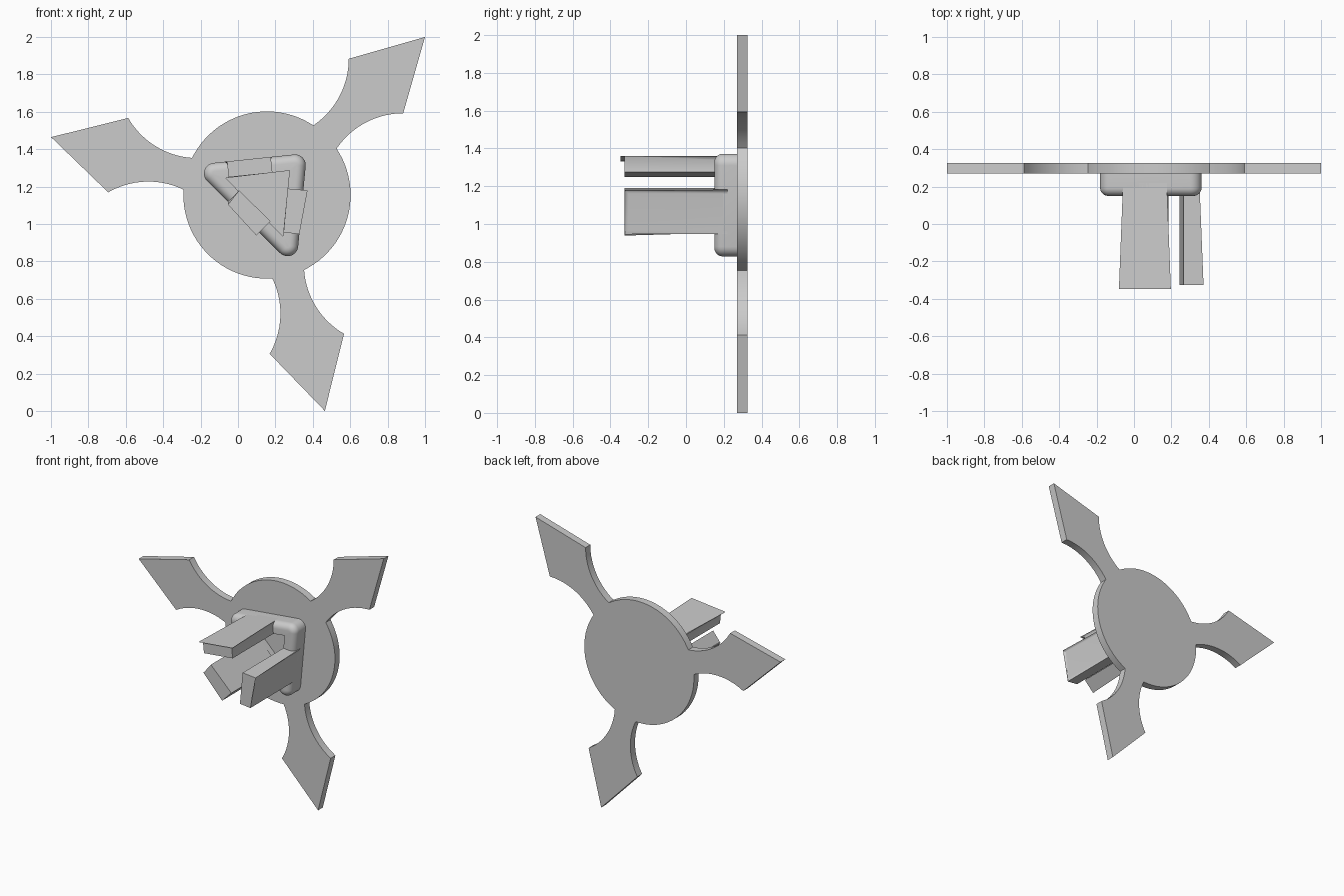
import bpy, bmesh, math
from mathutils import Vector

if "Cube" in bpy.data.objects:
    bpy.data.objects.remove(bpy.data.objects["Cube"])

CX, CZ = 0.155, 1.155          # disc centre in the front view


def finish(bm, name, angle=35):
    bmesh.ops.recalc_face_normals(bm, faces=bm.faces)
    me = bpy.data.meshes.new(name)
    bm.to_mesh(me)
    bm.free()
    ob = bpy.data.objects.new(name, me)
    bpy.context.collection.objects.link(ob)
    bpy.ops.object.select_all(action='DESELECT')
    ob.select_set(True)
    bpy.context.view_layer.objects.active = ob
    bpy.ops.object.shade_smooth_by_angle(angle=math.radians(angle))
    return ob


# Flat plate: disc with three curved, pointed arms
R_DISC, TIP = 0.447, 1.195
ARC_R, ARC_U, ARC_V = 0.43, 0.52, 0.08
side = []
for i in range(13):
    u = 0.439 + (0.824 - 0.439) * i / 12
    side.append((u, ARC_V + ARC_R - math.sqrt(ARC_R ** 2 - (u - ARC_U) ** 2)))
arm = [(u, -v) for u, v in side] + [(TIP, 0)] + side[::-1]
half = math.atan2(side[0][1], side[0][0])
outline = []
for k in range(3):
    a = math.radians(45 + 120 * k)
    c, s = math.cos(a), math.sin(a)
    outline += [(CX + u * c - v * s, CZ + u * s + v * c) for u, v in arm]
    span = math.radians(120) - 2 * half
    for i in range(1, 24):
        t = a + half + span * i / 24
        outline.append((CX + R_DISC * math.cos(t), CZ + R_DISC * math.sin(t)))

bm = bmesh.new()
face = bm.faces.new([bm.verts.new((x, 0.27, z)) for x, z in outline])
ext = bmesh.ops.extrude_face_region(bm, geom=[face])
bmesh.ops.translate(bm, vec=(0, 0.055, 0),
                    verts=[g for g in ext['geom'] if isinstance(g, bmesh.types.BMVert)])
finish(bm, "bladed_plate", 25)

# Triangular collar with rounded outer edge and open middle
corners = [Vector(p) for p in ((-0.125, 1.27), (0.265, 0.885), (0.305, 1.315))]
inner = [(-0.065, 1.245), (0.24, 0.935), (0.275, 1.285)]
dirs = [(corners[(i + 1) % 3] - corners[i]).normalized() for i in range(3)]
normals = [Vector((d.y, -d.x)) for d in dirs]
N, OUT, ROUND = 10, 0.057, 0.045


def collar_loop(r, y):
    pts = []
    for i, c in enumerate(corners):
        a0 = math.atan2(normals[i - 1].y, normals[i - 1].x)
        a1 = math.atan2(normals[i].y, normals[i].x)
        sweep = (a1 - a0) % math.tau
        for j in range(N + 1):
            t = a0 + sweep * j / N
            pts.append((c.x + r * math.cos(t), y, c.y + r * math.sin(t)))
    return pts


loops = [collar_loop(OUT, 0.285)]
for i in range(7):
    t = math.pi / 2 * i / 6
    loops.append(collar_loop(OUT - ROUND * (1 - math.cos(t)),
                             0.15 + ROUND * (1 - math.sin(t))))
for y in (0.15, 0.285):
    loops.append([(x, y, z) for x, z in inner for _ in range(N + 1)])

bm = bmesh.new()
rings = [[bm.verts.new(p) for p in loop] for loop in loops]
for a, b in zip(rings, rings[1:] + rings[:1]):
    for j in range(len(a)):
        k = (j + 1) % len(a)
        bm.faces.new((a[j], a[k], b[k], b[j]))
bmesh.ops.remove_doubles(bm, verts=bm.verts, dist=1e-5)
finish(bm, "triangular_collar")

# Three prongs, one on each side of the collar, outer edges rounded
for i, (frac, name) in enumerate(((0.5, "lower_prong"), (0.43, "right_prong"),
                                  (0.56, "upper_prong"))):
    mid = corners[i].lerp(corners[(i + 1) % 3], frac)
    bm = bmesh.new()
    bmesh.ops.create_cube(bm, size=1)
    outer = []
    for v in bm.verts:
        along, y = v.co.x * 0.235, (-0.325 if v.co.y < 0 else 0.22)
        if v.co.z > 0:
            outer.append(v)
        p = mid + dirs[i] * along + normals[i] * (OUT if v.co.z > 0 else -0.028)
        v.co = (p.x, y, p.y)
    edges = [e for e in bm.edges if e.verts[0] in outer and e.verts[1] in outer
             and min(v.co.y for v in e.verts) < 0]
    bmesh.ops.bevel(bm, geom=edges, offset=0.022, segments=5, profile=0.5,
                    affect='EDGES')
    finish(bm, name)
